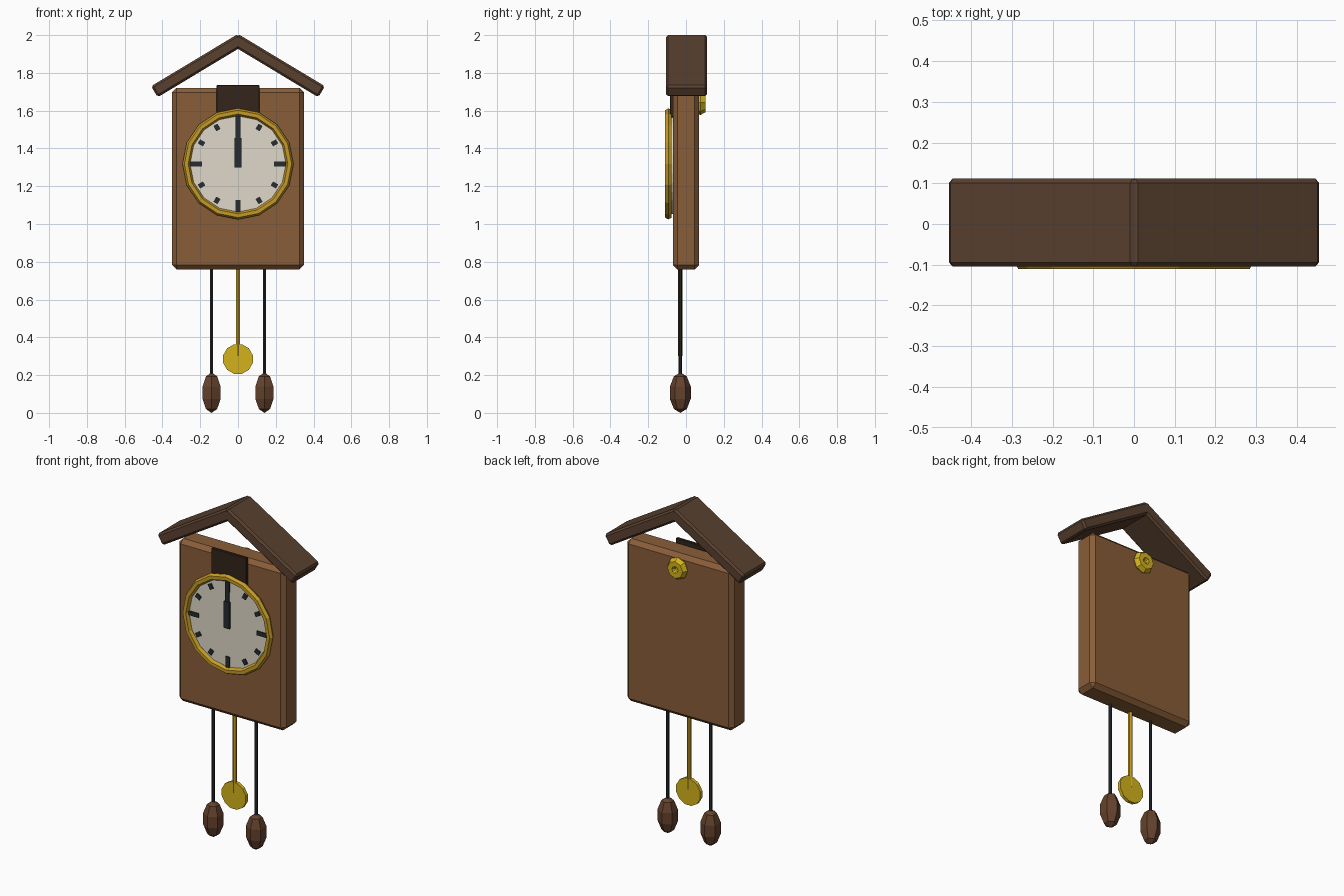
import bpy, bmesh
from math import radians, pi, sin, cos
from mathutils import Matrix, Vector

if "Cube" in bpy.data.objects:
    bpy.data.objects.remove(bpy.data.objects["Cube"])


def material(name, color):
    m = bpy.data.materials.new(name)
    m.diffuse_color = (*color, 1)
    m.use_nodes = True
    m.node_tree.nodes["Principled BSDF"].inputs["Base Color"].default_value = m.diffuse_color
    return m


WOOD = material("wood", (0.25, 0.11, 0.04))
DARK_WOOD = material("dark_wood", (0.10, 0.052, 0.028))
DOOR = material("door_wood", (0.034, 0.018, 0.011))
CONE = material("cone_wood", (0.13, 0.055, 0.026))
GOLD = material("gold", (0.56, 0.33, 0.02))
BRASS = material("brass", (0.66, 0.45, 0.012))
CREAM = material("cream", (0.74, 0.69, 0.58))
BLACK = material("black", (0.02, 0.025, 0.03))


def finish(bm, name, mat, matrix=Matrix()):
    bm.transform(matrix)
    bmesh.ops.recalc_face_normals(bm, faces=bm.faces)
    me = bpy.data.meshes.new(name)
    bm.to_mesh(me)
    bm.free()
    me.materials.append(mat)
    ob = bpy.data.objects.new(name, me)
    bpy.context.collection.objects.link(ob)
    return ob


def box(name, lo, hi, mat, bevel=0, matrix=Matrix()):
    lo, hi = Vector(lo), Vector(hi)
    bm = bmesh.new()
    bmesh.ops.create_cube(bm, size=1)
    bm.transform(Matrix.Translation((lo + hi) / 2) @ Matrix.Diagonal((*(hi - lo), 1)))
    if bevel:
        bmesh.ops.bevel(bm, geom=bm.edges[:], offset=bevel, segments=1,
                        profile=0.5, affect='EDGES')
    return finish(bm, name, mat, matrix)


def cylinder(name, a, b, r, sides, mat, spin=0):
    a, b = Vector(a), Vector(b)
    bm = bmesh.new()
    bmesh.ops.create_cone(bm, cap_ends=True, segments=sides, radius1=r, radius2=r,
                          depth=(b - a).length)
    rot = (b - a).to_track_quat('Z', 'Y').to_matrix().to_4x4()
    return finish(bm, name, mat,
                  Matrix.Translation((a + b) / 2) @ rot @ Matrix.Rotation(spin, 4, 'Z'))


def ring(name, center, R, r, major, minor, mat):
    """Torus whose axis points along y."""
    bm = bmesh.new()
    grid = []
    for i in range(major):
        a = 2 * pi * i / major
        grid.append([])
        for j in range(minor):
            b = 2 * pi * j / minor
            d = R + r * cos(b)
            grid[i].append(bm.verts.new((d * cos(a), r * sin(b), d * sin(a))))
    for i in range(major):
        p, q = grid[i], grid[(i + 1) % major]
        for j in range(minor):
            k = (j + 1) % minor
            bm.faces.new((p[j], q[j], q[k], p[k]))
    return finish(bm, name, mat, Matrix.Translation(center))


# Case
box("case", (-0.35, -0.07, 0.76), (0.35, 0.07, 1.72), WOOD, 0.024)

# Roof slabs, sloping down from the ridge
for side, ang, lo, hi in (("right", 31, 0, 0.537), ("left", -31, -0.537, 0)):
    box("roof_" + side, (lo, -0.105, -0.068), (hi, 0.112, 0), DARK_WOOD, 0.011,
        Matrix.Translation((0, 0, 2.006)) @ Matrix.Rotation(radians(ang), 4, 'Y'))

# Little door above the dial
box("bird_door", (-0.115, -0.086, 1.565), (0.115, -0.066, 1.735), DOOR, 0.003)

# Dial and bezel
CZ = 1.318
cylinder("dial", (0, -0.06, CZ), (0, -0.092, CZ), 0.266, 32, CREAM)
ring("bezel", (0, -0.0935, CZ), 0.274, 0.02, 16, 6, GOLD)

# Hour marks
for h in range(12):
    big = h % 3 == 0
    half = 0.032 if big else 0.016
    box(f"hour_mark_{h}", (-0.0125, -0.098, 0.223 - half), (0.0125, -0.088, 0.223 + half),
        BLACK, 0, Matrix.Translation((0, 0, CZ)) @ Matrix.Rotation(h * pi / 6, 4, 'Y'))

# Hands
box("minute_hand", (-0.0125, -0.103, 1.30), (0.0125, -0.095, 1.57), BLACK)
box("hour_hand", (-0.018, -0.108, 1.298), (0.018, -0.097, 1.455), BLACK)

# Pendulum
cylinder("pendulum_rod", (0, -0.03, 0.30), (0, -0.03, 0.80), 0.0125, 6, GOLD)
cylinder("pendulum_bob", (0, -0.02, 0.285), (0, -0.04, 0.285), 0.081, 12, BRASS, pi / 12)

# Chains with cone weights
for side, x in (("left", -0.14), ("right", 0.14)):
    cylinder("chain_" + side, (x, -0.03, 0.19), (x, -0.03, 0.80), 0.009, 6, BLACK)
    bm = bmesh.new()
    bmesh.ops.create_uvsphere(bm, u_segments=6, v_segments=5, radius=1)
    # turn so that two corners lie on the y axis
    v = max(bm.verts, key=lambda v: v.co.xy.length).co
    turn = pi / 2 - Vector((1, 0)).angle_signed(v.xy) * -1
    finish(bm, "weight_" + side, CONE,
           Matrix.Translation((x, -0.03, 0.107)) @ Matrix.Diagonal((0.058, 0.058, 0.107, 1))
           @ Matrix.Rotation(turn, 4, 'Z'))

# Wall hanger on the back
ring("wall_hanger", (0, 0.077, 1.642), 0.035, 0.03, 8, 6, BRASS)
